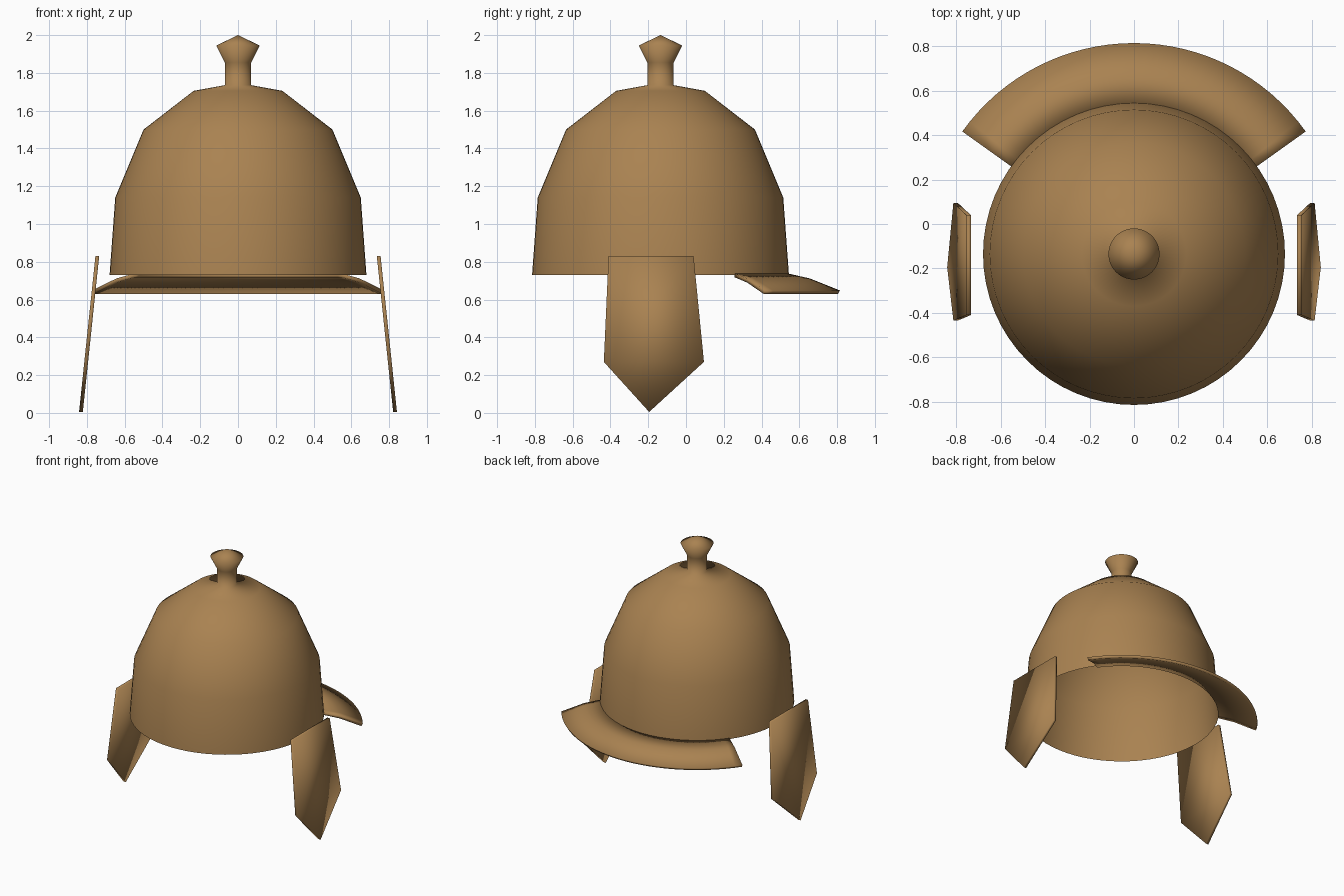
import bpy, bmesh, math

cube = bpy.data.objects.get("Cube")
if cube:
    bpy.data.objects.remove(cube, do_unlink=True)

AXIS_Y = -0.135  # centre line of the bowl

bronze = bpy.data.materials.new("bronze")
bronze.use_nodes = True
bronze.diffuse_color = (0.40, 0.225, 0.083, 1)
bronze.node_tree.nodes["Principled BSDF"].inputs["Base Color"].default_value = bronze.diffuse_color


def finish(name, bm):
    bmesh.ops.remove_doubles(bm, verts=bm.verts, dist=0.0005)
    bmesh.ops.recalc_face_normals(bm, faces=bm.faces)
    for face in bm.faces:
        face.smooth = True
    mesh = bpy.data.meshes.new(name)
    bm.to_mesh(mesh)
    bm.free()
    mesh.materials.append(bronze)
    obj = bpy.data.objects.new(name, mesh)
    bpy.context.collection.objects.link(obj)
    return obj


def lathe(name, profile, start, sweep, steps, closed=False):
    """Turn a (radius, height) profile about the bowl's axis."""
    bm = bmesh.new()
    verts = [bm.verts.new((r * math.cos(start), AXIS_Y + r * math.sin(start), z))
             for r, z in profile]
    pairs = list(zip(verts, verts[1:]))
    if closed:
        pairs.append((verts[-1], verts[0]))
    edges = [bm.edges.new(p) for p in pairs]
    if closed:
        bm.faces.new(verts)
    spun = bmesh.ops.spin(bm, geom=verts + edges, cent=(0, AXIS_Y, 0),
                          axis=(0, 0, 1), angle=sweep, steps=steps)
    if closed:
        end = [e for e in spun["geom_last"] if isinstance(e, bmesh.types.BMEdge)]
        bmesh.ops.contextual_create(bm, geom=end)
    return finish(name, bm)


# Open bowl with its neck and finial, turned as one shell
lathe("helmet_bowl",
      [(0.68, 0.73), (0.65, 1.14), (0.50, 1.50), (0.235, 1.705),
       (0.07, 1.735), (0.07, 1.855), (0.115, 1.945), (0, 2.0)],
      0, math.tau, 64)

# Flared neck guard around the back
guard_start = math.radians(35.5)
lathe("neck_guard",
      [(0.675, 0.738), (0.79, 0.712), (0.95, 0.648),
       (0.94, 0.63), (0.79, 0.69), (0.675, 0.718)],
      guard_start, math.pi - 2 * guard_start, 32, closed=True)

# Pointed cheek plates, leaning outwards towards the bottom
outline = [(-0.41, 0.83), (0.04, 0.83), (0.095, 0.27), (-0.195, 0.005), (-0.435, 0.27)]
for side, name in ((1, "left_cheek_plate"), (-1, "right_cheek_plate")):
    bm = bmesh.new()
    inner, outer = [
        [bm.verts.new((side * (0.822 + offset - 0.105 * z), y, z)) for y, z in outline]
        for offset in (0, 0.02)]
    bm.faces.new(inner)
    bm.faces.new(outer)
    for i in range(len(outline)):
        j = (i + 1) % len(outline)
        bm.faces.new((inner[i], inner[j], outer[j], outer[i]))
    finish(name, bm)
